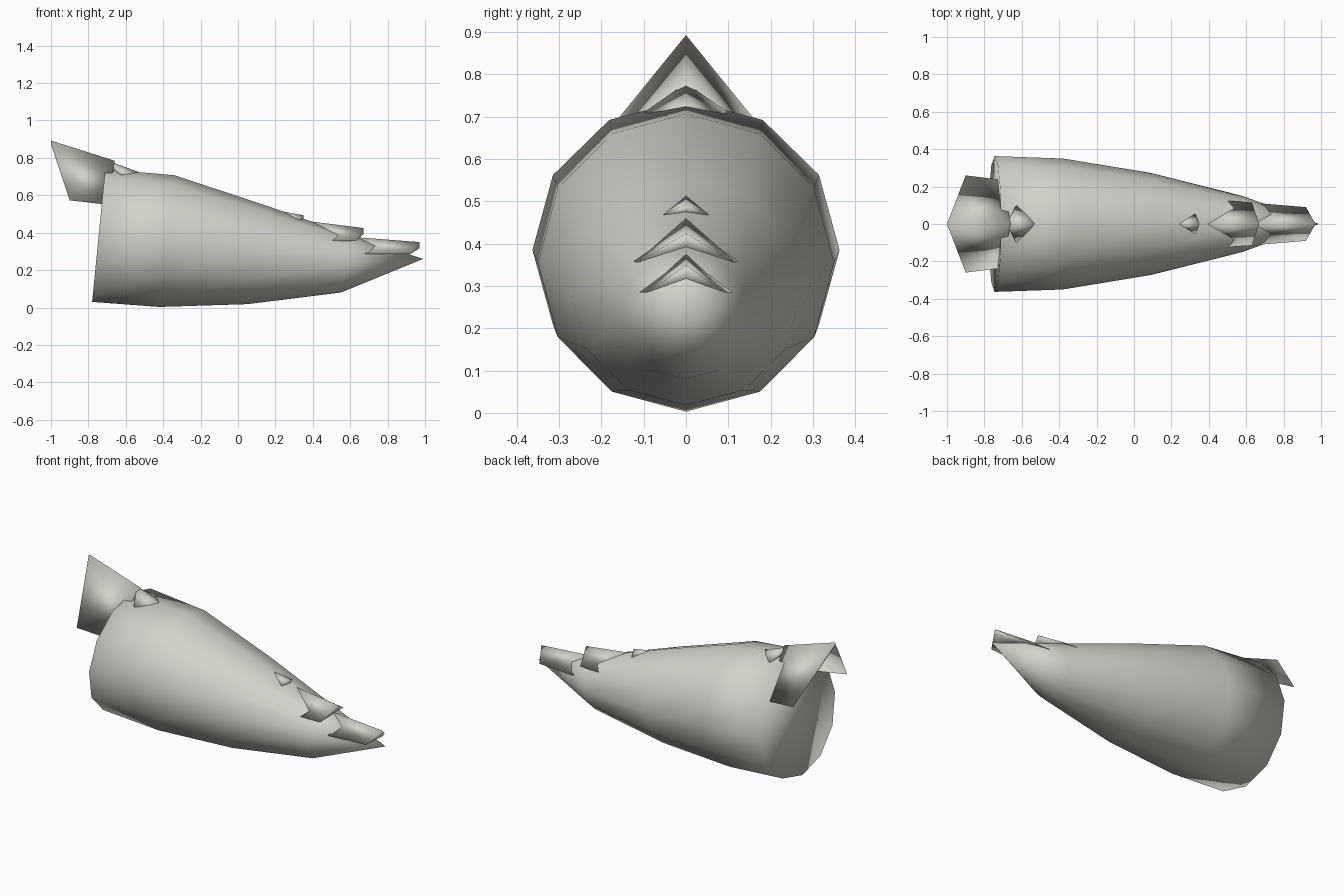
import bpy
import bmesh
from math import sin, cos, pi

cube = bpy.data.objects.get("Cube")
if cube:
    bpy.data.objects.remove(cube)

# Single pale stone material
stone = bpy.data.materials.new("pale_stone_grey")
stone.use_nodes = True
colour = (0.65, 0.64, 0.59, 1)
stone.diffuse_color = colour
stone.node_tree.nodes["Principled BSDF"].inputs["Base Color"].default_value = colour


def finish(name, bm):
    bmesh.ops.recalc_face_normals(bm, faces=bm.faces)
    for f in bm.faces:
        f.smooth = True
    mesh = bpy.data.meshes.new(name)
    bm.to_mesh(mesh)
    bm.free()
    mesh.materials.append(stone)
    obj = bpy.data.objects.new(name, mesh)
    bpy.context.collection.objects.link(obj)
    return obj


def tapered_body(name, rings, tip, sides=12):
    """Loft tilted rings along x, closed by a flat back and a pointed nose."""
    bm = bmesh.new()
    loops = []
    for x, z, half_width, half_height, lean in rings:
        loop = []
        for i in range(sides):
            a = 2 * pi * i / sides
            loop.append(bm.verts.new((x + lean * cos(a), half_width * sin(a),
                                      z + half_height * cos(a))))
        loops.append(loop)
    end = bm.verts.new(tip)
    for i in range(sides):
        j = (i + 1) % sides
        for a, b in zip(loops, loops[1:]):
            bm.faces.new((a[i], a[j], b[j], b[i]))
        bm.faces.new((loops[-1][i], loops[-1][j], end))
    bm.faces.new(loops[0])
    return finish(name, bm)


def folded_plate(name, ridge_root, ridge_tip, side_root, side_tip, thickness):
    """Roof-shaped plate, thick at its ridge and sharp along both sides."""
    bm = bmesh.new()
    ridge = [bm.verts.new((x, 0, z)) for x, z in (ridge_root, ridge_tip)]
    under = [bm.verts.new((x, 0, z - thickness)) for x, z in (ridge_root, ridge_tip)]
    for s in (1, -1):
        edge = [bm.verts.new((x, s * y, z)) for x, y, z in (side_root, side_tip)]
        for top in (ridge, under):
            bm.faces.new((top[0], top[1], edge[1], edge[0]))
        for k in (0, 1):
            bm.faces.new((ridge[k], under[k], edge[k]))
    return finish(name, bm)


# Body: x, z, half width, half height, lean of each ring
tapered_body("tapered_body", [
    (-0.745, 0.385, 0.363, 0.355, 0.035),
    (-0.38, 0.355, 0.350, 0.352, 0.04),
    (0.09, 0.285, 0.273, 0.267, 0.04),
    (0.58, 0.232, 0.150, 0.152, 0.03),
], (0.99, 0, 0.26))

# Rear crest, with its small leading spur
folded_plate("rear_crest", (-0.66, 0.785), (-1.0, 0.893),
             (-0.70, 0.235, 0.55), (-0.90, 0.26, 0.573), 0.02)
folded_plate("crest_spur", (-0.52, 0.72), (-0.68, 0.78),
             (-0.55, 0.03, 0.70), (-0.63, 0.10, 0.71), 0.03)

# Three overlapping nose plates
folded_plate("upper_nose_plate", (0.23, 0.515), (0.35, 0.493),
             (0.28, 0.03, 0.48), (0.325, 0.06, 0.465), 0.02)
folded_plate("middle_nose_plate", (0.39, 0.46), (0.67, 0.425),
             (0.49, 0.125, 0.358), (0.63, 0.115, 0.355), 0.033)
folded_plate("lower_nose_plate", (0.64, 0.375), (0.97, 0.35),
             (0.68, 0.11, 0.285), (0.92, 0.09, 0.285), 0.033)
